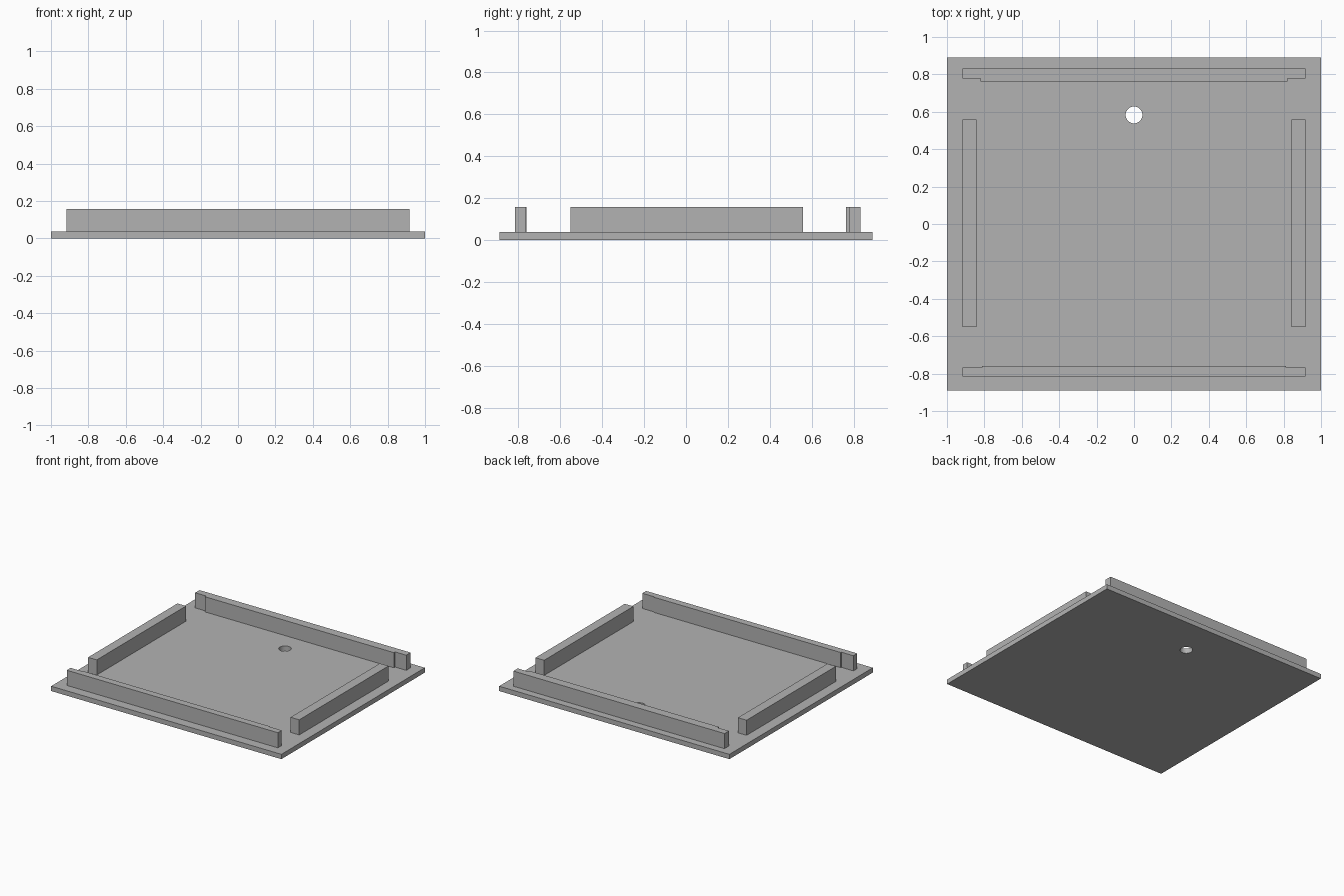
import bpy
import bmesh
import math

default_cube = bpy.data.objects.get("Cube")
if default_cube:
    bpy.data.objects.remove(default_cube, do_unlink=True)

PLATE_TOP = 0.038
RAIL_TOP = 0.157

# Single grey finish
grey = bpy.data.materials.new("plain grey")
grey.use_nodes = True
colour = (0.45, 0.45, 0.45, 1)
grey.diffuse_color = colour
grey.node_tree.nodes["Principled BSDF"].inputs["Base Color"].default_value = colour


def prism(name, outline, z0, z1):
    """Extrude a closed XY outline from z0 up to z1."""
    bm = bmesh.new()
    base = bm.faces.new([bm.verts.new((x, y, z0)) for x, y in outline])
    grown = bmesh.ops.extrude_face_region(bm, geom=[base])["geom"]
    top = [v for v in grown if isinstance(v, bmesh.types.BMVert)]
    bmesh.ops.translate(bm, verts=top, vec=(0, 0, z1 - z0))
    bmesh.ops.recalc_face_normals(bm, faces=bm.faces)
    mesh = bpy.data.meshes.new(name)
    bm.to_mesh(mesh)
    bm.free()
    mesh.materials.append(grey)
    obj = bpy.data.objects.new(name, mesh)
    bpy.context.collection.objects.link(obj)
    return obj


def rectangle(x0, x1, y0, y1):
    return [(x0, y0), (x1, y0), (x1, y1), (x0, y1)]


def stepped_rail(name, outer, end_inner, mid_inner, step_x):
    """Long rail whose middle stretch is thicker toward the inside."""
    half = 0.917
    prism(name, [(-half, outer), (half, outer), (half, end_inner),
                 (step_x, end_inner), (step_x, mid_inner),
                 (-step_x, mid_inner), (-step_x, end_inner),
                 (-half, end_inner)], PLATE_TOP, RAIL_TOP)


# Base plate with a round through hole near the back
plate = prism("base_plate", rectangle(-1, 1, -0.89, 0.89), 0, PLATE_TOP)
angles = [math.tau * i / 32 for i in range(32)]
cutter = prism("hole_cutter", [(0.045 * math.cos(a), 0.583 + 0.045 * math.sin(a))
                               for a in angles], -0.1, 0.1)
cutter.hide_render = True
cut = plate.modifiers.new("hole", "BOOLEAN")
cut.operation = "DIFFERENCE"
cut.solver = "EXACT"
cut.object = cutter
bpy.context.view_layer.objects.active = plate
plate.select_set(True)
bpy.ops.object.modifier_apply(modifier=cut.name)
bpy.data.objects.remove(cutter, do_unlink=True)
bpy.ops.object.shade_smooth_by_angle(angle=math.radians(30))

# Front and back rails
stepped_rail("back_rail", 0.832, 0.778, 0.763, 0.82)
stepped_rail("front_rail", -0.815, -0.767, -0.76, 0.812)

# Side rails
for name, side in (("left_rail", 1), ("right_rail", -1)):
    inner, outer = sorted((side * 0.842, side * 0.917))
    prism(name, rectangle(inner, outer, -0.55, 0.558), PLATE_TOP, RAIL_TOP)
